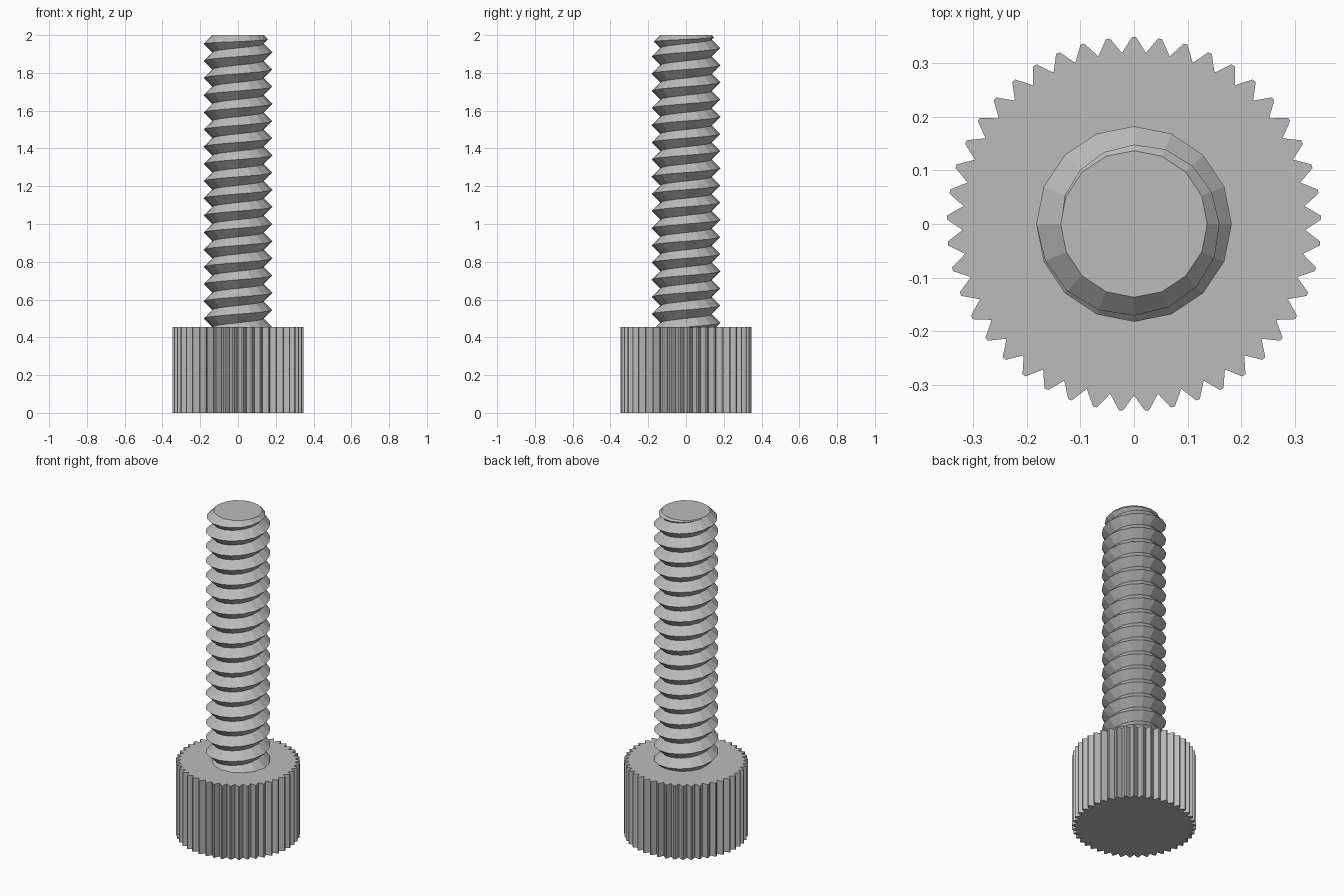
import bpy
import bmesh
from math import sin, cos, pi, radians

cube = bpy.data.objects.get("Cube")
if cube:
    bpy.data.objects.remove(cube, do_unlink=True)

# Proportions, measured in thread pitches
PITCH = 2 / 22
HEAD_TOP, TOP = 5, 22
CREST, ROOT = 2.0, 1.5
SEGMENTS = 16
TEETH = 45

steel = bpy.data.materials.new("grey_steel")
steel.use_nodes = True
grey = (0.5, 0.5, 0.5, 1)
steel.diffuse_color = grey
steel.node_tree.nodes["Principled BSDF"].inputs["Base Color"].default_value = grey


def polar(radius, angle, z):
    return (radius * cos(angle), radius * sin(angle), z)


def finish(name, bm):
    bmesh.ops.remove_doubles(bm, verts=bm.verts, dist=1e-5)
    bmesh.ops.recalc_face_normals(bm, faces=bm.faces)
    mesh = bpy.data.meshes.new(name)
    bm.to_mesh(mesh)
    bm.free()
    mesh.materials.append(steel)
    obj = bpy.data.objects.new(name, mesh)
    bpy.context.collection.objects.link(obj)
    return obj


# Knurled head: narrow flat-tipped teeth with sharp valleys
bm = bmesh.new()
outline = []
for i in range(TEETH):
    for offset, radius in ((-0.6, 0.348), (0.6, 0.348), (4, 0.319)):
        angle = pi / 2 + 2 * pi * i / TEETH + radians(offset)
        outline.append(bm.verts.new(polar(radius, angle, 0)))
base = bm.faces.new(outline)
top = bmesh.ops.extrude_face_region(bm, geom=[base], use_keep_orig=True)["geom"]
bmesh.ops.translate(bm, vec=(0, 0, HEAD_TOP * PITCH),
                    verts=[v for v in top if isinstance(v, bmesh.types.BMVert)])
finish("knurled_head", bm)


# Threaded shaft: a right-handed V thread whose last turn fades into a chamfer
def crest_point(h):
    cut = max(0, h - (TOP - 0.5)) / 2
    z = min(h, TOP - 0.5) + cut
    return polar((CREST - cut) * PITCH, 2 * pi * h, z * PITCH)


def root_point(h, turn):
    return polar(ROOT * PITCH, 2 * pi * turn, min(h, TOP) * PITCH)


def add_face(bm, points):
    unique = []
    for p in points:
        if all(sum((a - b) ** 2 for a, b in zip(p, q)) > 1e-10 for q in unique):
            unique.append(p)
    if len(unique) > 2:
        bm.faces.new([bm.verts.new(p) for p in unique])


bm = bmesh.new()
start = HEAD_TOP - 1.5
for step in range(int((TOP + 0.5 - start) * SEGMENTS)):
    a = start + step / SEGMENTS
    b = a + 1 / SEGMENTS
    for side in (-0.5, 0.5):
        add_face(bm, [crest_point(a), crest_point(b),
                      root_point(b + side, b), root_point(a + side, a)])
add_face(bm, [root_point(TOP, i / SEGMENTS) for i in range(SEGMENTS)])
finish("threaded_shaft", bm)
